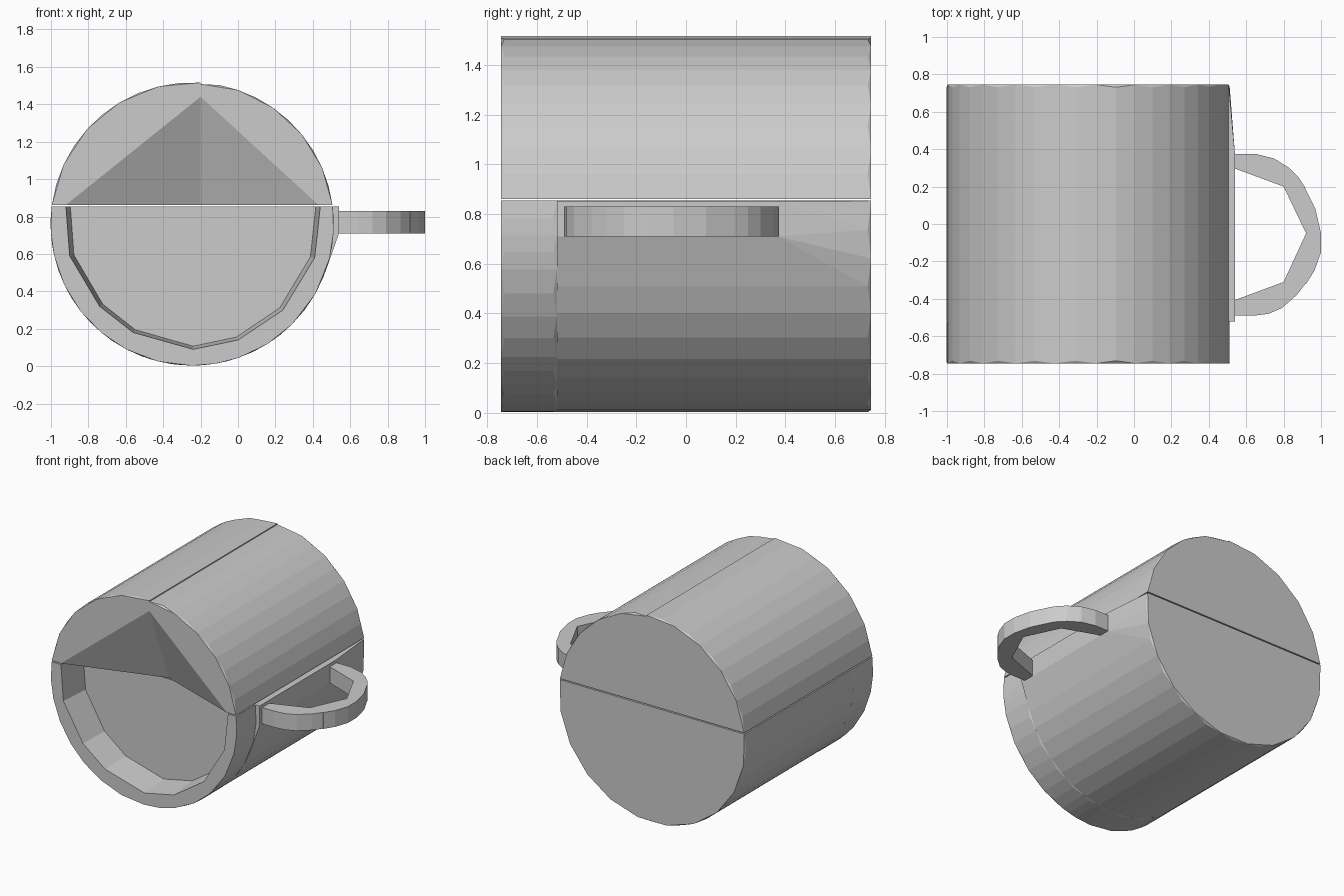
import bpy, bmesh
from math import sin, cos, radians

cube = bpy.data.objects.get("Cube")
if cube:
    bpy.data.objects.remove(cube)

grey = bpy.data.materials.new("plain grey")
grey.use_nodes = True
grey.diffuse_color = (0.6, 0.6, 0.6, 1)
grey.node_tree.nodes["Principled BSDF"].inputs["Base Color"].default_value = (0.6, 0.6, 0.6, 1)

CX, CZ, R = -0.245, 0.76, 0.757
FRONT, FLOOR, BACK = -0.745, -0.52, 0.745
CHAMFER = 0.014
SPLIT = -0.2          # seam between the two upper shells
UPPER, LOWER = 0.862, 0.853   # thin groove between upper and lower shells


def finish(name, bm):
    bmesh.ops.recalc_face_normals(bm, faces=bm.faces)
    mesh = bpy.data.meshes.new(name)
    bm.to_mesh(mesh)
    bm.free()
    mesh.materials.append(grey)
    obj = bpy.data.objects.new(name, mesh)
    bpy.context.collection.objects.link(obj)
    return obj


def hull(name, points):
    """Convex flat-faced solid around a set of points."""
    bm = bmesh.new()
    for p in points:
        bm.verts.new(p)
    res = bmesh.ops.convex_hull(bm, input=bm.verts)
    loose = {g for key in ("geom_interior", "geom_unused") for g in res[key]
             if isinstance(g, bmesh.types.BMVert)}
    bmesh.ops.delete(bm, geom=list(loose), context="VERTS")
    bmesh.ops.dissolve_limit(bm, angle_limit=radians(0.5), verts=bm.verts, edges=bm.edges)
    return finish(name, bm)


def arc(a0, a1, n, y, r=R):
    """Points on the round wall, angles in degrees in the x-z plane."""
    steps = [radians(a0 + (a1 - a0) * i / n) for i in range(n + 1)]
    return [(CX + r * cos(a), y, CZ + r * sin(a)) for a in steps]


def wall(a0, a1, n, y0, y1):
    """Wall arcs with coarser end rings that give faceted chamfers."""
    return (arc(a0, a1, n // 2, y0) + arc(a0, a1, n, y0 + CHAMFER)
            + arc(a0, a1, n, y1 - CHAMFER) + arc(a0, a1, n // 2, y1))


# Upper shells: each has one slanted cut forming the pointed mouth cavity
tip = (SPLIT, FRONT, 1.44)
deep = (SPLIT, FLOOR, UPPER)
for name, side, a0, a1, corner in (("upper_left_shell", 1, 7.7, 86.6, 0.43),
                                   ("upper_right_shell", -1, 86.6, 172.3, -0.92)):
    top = 1.508 if side > 0 else 1.517
    pts = wall(a0, a1, 10, FRONT, BACK)
    pts = [(x, y, min(z, top)) for x, y, z in pts]
    pts += [(corner, FRONT, UPPER), tip, deep, (SPLIT, BACK, UPPER)]
    hull(name, pts)

# Lower body, swollen on one side to meet the handle
body = arc(172.9, 367.1, 22, FLOOR) + arc(172.9, 367.1, 22, BACK - CHAMFER)
body += arc(172.9, 367.1, 11, BACK)
body += [(0.54, y, z) for y in (FLOOR, 0.37) for z in (0.71, LOWER)]
hull("lower_body", body)

# Rim blocks around the recess: inner corner (x, z) and matching wall angle
rim = [(-0.92, LOWER, 172.9), (-0.9, 0.59, 193), (-0.74, 0.32, 218),
       (-0.56, 0.18, 242), (-0.24, 0.09, 270), (0.0, 0.14, 289),
       (0.24, 0.30, 315), (0.41, 0.58, 346), (0.44, LOWER, 367.1)]
for i, (p, q) in enumerate(zip(rim, rim[1:])):
    pts = wall(p[2], q[2], 4, FRONT, FLOOR)
    for x, z, _ in (p, q):
        pts.append((x, FRONT, z))
        inner_z = z if z == LOWER else CZ + (z - CZ) * 0.975
        pts.append((CX + (x - CX) * 0.965, FLOOR, inner_z))
    hull(f"rim_block_{i + 1}", pts)

# Handle: three flat blocks forming a loop
mid_inner = [(0.80, 0.20), (0.92, -0.05), (0.80, -0.31)]
outlines = {
    "handle_back_arm": [(0.53, 0.30), (0.53, 0.375), (0.65, 0.375), (0.75, 0.35),
                        (0.83, 0.30), (0.88, 0.25), (0.915, 0.195), mid_inner[0]],
    "handle_grip": mid_inner + [(0.92, -0.32), (0.965, -0.25), (1.0, -0.15),
                                (1.0, -0.05), (0.97, 0.08), (0.91, 0.20)],
    "handle_front_arm": [(0.53, -0.41), mid_inner[2], (0.92, -0.315), (0.87, -0.38),
                         (0.79, -0.45), (0.72, -0.48), (0.64, -0.49), (0.53, -0.49)],
}
for name, outline in outlines.items():
    bm = bmesh.new()
    face = bm.faces.new([bm.verts.new((x, y, 0.71)) for x, y in outline])
    ext = bmesh.ops.extrude_face_region(bm, geom=[face])
    lifted = [g for g in ext["geom"] if isinstance(g, bmesh.types.BMVert)]
    bmesh.ops.translate(bm, verts=lifted, vec=(0, 0, 0.12))
    finish(name, bm)
